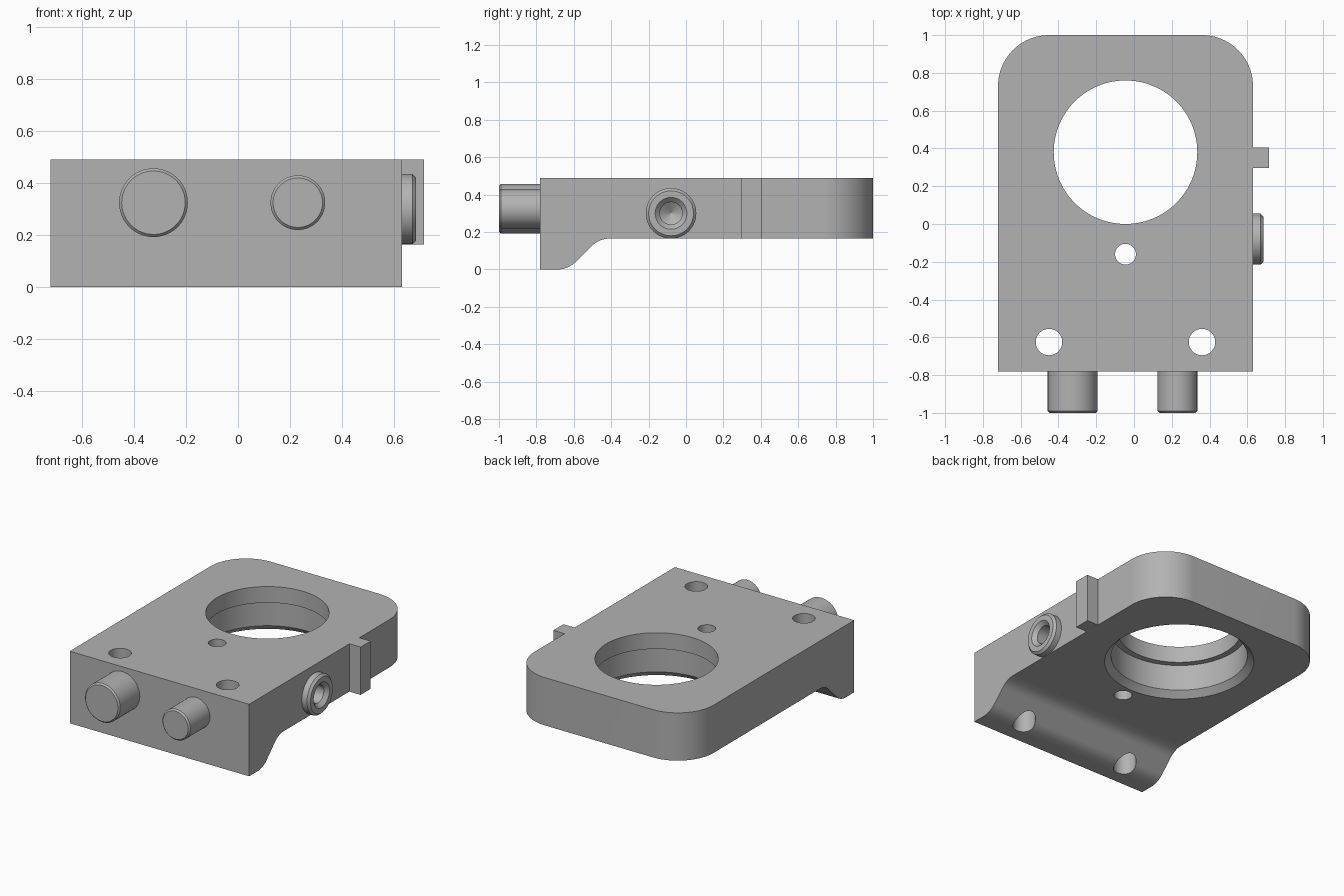
import bpy, bmesh
from math import radians, tan, sin, cos, pi
from mathutils import Vector, Matrix

cube = bpy.data.objects.get("Cube")
if cube:
    bpy.data.objects.remove(cube, do_unlink=True)

metal = bpy.data.materials.new("grey metal")
metal.use_nodes = True
GREY = (0.45, 0.45, 0.45, 1)
metal.diffuse_color = GREY
metal.node_tree.nodes["Principled BSDF"].inputs["Base Color"].default_value = GREY

LEFT, BACK, TOP = 0.63, 1.0, 0.49
RIGHT, FRONT, UNDER = -0.72, -0.78, 0.165
ALONG_X = Matrix.Rotation(pi / 2, 4, 'Y')
ALONG_FRONT = Matrix.Rotation(pi / 2, 4, 'X')


def make(name, bm):
    bmesh.ops.recalc_face_normals(bm, faces=bm.faces)
    mesh = bpy.data.meshes.new(name)
    bm.to_mesh(mesh)
    bm.free()
    mesh.materials.append(metal)
    obj = bpy.data.objects.new(name, mesh)
    bpy.context.collection.objects.link(obj)
    return obj


def rounded(corners, steps=14):
    """Outline from (a, b, radius) corners, with arcs at the rounded ones."""
    out = []
    for i, (a, b, r) in enumerate(corners):
        p = Vector((a, b))
        if not r:
            out.append(p)
            continue
        u = (Vector(corners[i - 1][:2]) - p).normalized()
        v = (Vector(corners[(i + 1) % len(corners)][:2]) - p).normalized()
        half = u.angle(v) / 2
        mid = p + (u + v).normalized() * r / sin(half)
        start = p + u * r / tan(half) - mid
        sweep = start.angle_signed(p + v * r / tan(half) - mid)
        for k in range(steps + 1):
            t = -sweep * k / steps
            out.append(mid + Matrix.Rotation(t, 2) @ start)
    return out


def prism(name, outline, place, shift):
    bm = bmesh.new()
    face = bm.faces.new([bm.verts.new(place(p)) for p in outline])
    ext = bmesh.ops.extrude_face_region(bm, geom=[face])["geom"]
    bmesh.ops.translate(bm, vec=shift,
                        verts=[g for g in ext if isinstance(g, bmesh.types.BMVert)])
    return make(name, bm)


def turned(name, profile, centre, turn=Matrix.Identity(4), sides=64):
    """Closed solid of revolution from (radius, height) pairs."""
    bm = bmesh.new()
    rings = [[bm.verts.new((r * cos(2 * pi * k / sides), r * sin(2 * pi * k / sides), h))
              for k in range(sides)] for r, h in profile]
    for low, high in zip(rings, rings[1:]):
        for k in range(sides):
            n = (k + 1) % sides
            bm.faces.new((low[k], low[n], high[n], high[k]))
    bm.faces.new(rings[0])
    bm.faces.new(rings[-1])
    bmesh.ops.transform(bm, matrix=Matrix.Translation(centre) @ turn, verts=bm.verts)
    return make(name, bm)


def combine(obj, tool, operation, keep=False):
    mod = obj.modifiers.new("cut", 'BOOLEAN')
    mod.operation, mod.solver, mod.object = operation, 'EXACT', tool
    bpy.context.view_layer.objects.active = obj
    bpy.ops.object.modifier_apply(modifier=mod.name)
    if not keep:
        bpy.data.objects.remove(tool, do_unlink=True)


# Body: side profile trimmed by the rounded plan
side = rounded([(FRONT, 0, 0), (-0.63, 0, 0.14), (-0.465, UNDER, 0.14),
                (BACK, UNDER, 0), (BACK, TOP, 0), (FRONT, TOP, 0)])
body = prism("body", side, lambda p: (RIGHT, p.x, p.y), (LEFT - RIGHT, 0, 0))
plan = rounded([(RIGHT, -2, 0), (LEFT, -2, 0), (LEFT, BACK, 0.27), (RIGHT, BACK, 0.27)], 24)
trim = prism("plan_trim", plan, lambda p: (p.x, p.y, -1), (0, 0, 2))
combine(body, trim, 'INTERSECT')

# Stepped main bore with a lip on top and a chamfer underneath
bore = turned("bore_cutter", [(0.46, 0.1), (0.46, UNDER), (0.42, UNDER + 0.04), (0.42, 0.38),
                              (0.38, 0.38), (0.38, 0.6)], (-0.045, 0.38, 0), sides=96)
combine(body, bore, 'DIFFERENCE')

# Vertical through holes
for x, y, r in [(-0.045, -0.16, 0.055), (-0.45, -0.625, 0.07), (0.36, -0.625, 0.07)]:
    hole = turned("hole_cutter", [(r, -0.2), (r, 0.7)], (x, y, 0), sides=40)
    combine(body, hole, 'DIFFERENCE')

# Side boss with a blind, countersunk hole
c = 0.015
boss = turned("side_boss", [(0.135, -0.01), (0.135, 0.055 - c), (0.135 - c, 0.055)],
              (LEFT, -0.08, 0.3), ALONG_X)
drill = turned("drill_cutter", [(0.002, -0.2), (0.06, -0.16), (0.06, 0.03), (0.085, 0.055),
                                (0.085, 0.1)], (LEFT, -0.08, 0.3), ALONG_X, 48)
combine(boss, drill, 'DIFFERENCE', keep=True)
combine(body, drill, 'DIFFERENCE')

# Front pins with a small edge chamfer
pins = []
for name, x, r in [("large_front_pin", -0.325, 0.132), ("small_front_pin", 0.23, 0.105)]:
    pins.append(turned(name, [(r, -0.01), (r, 0.21), (r - 0.01, 0.22)],
                       (x, FRONT, 0.325), ALONG_FRONT))

# Side tab
tab = prism("side_tab", [Vector(p) for p in [(LEFT - 0.01, 0.297), (0.715, 0.297),
                                             (0.715, 0.405), (LEFT - 0.01, 0.405)]],
            lambda p: (p.x, p.y, UNDER), (0, 0, TOP - UNDER))

for obj in [body, boss, tab, *pins]:
    bpy.ops.object.select_all(action='DESELECT')
    obj.select_set(True)
    bpy.context.view_layer.objects.active = obj
    bpy.ops.object.shade_smooth_by_angle(angle=radians(25))
